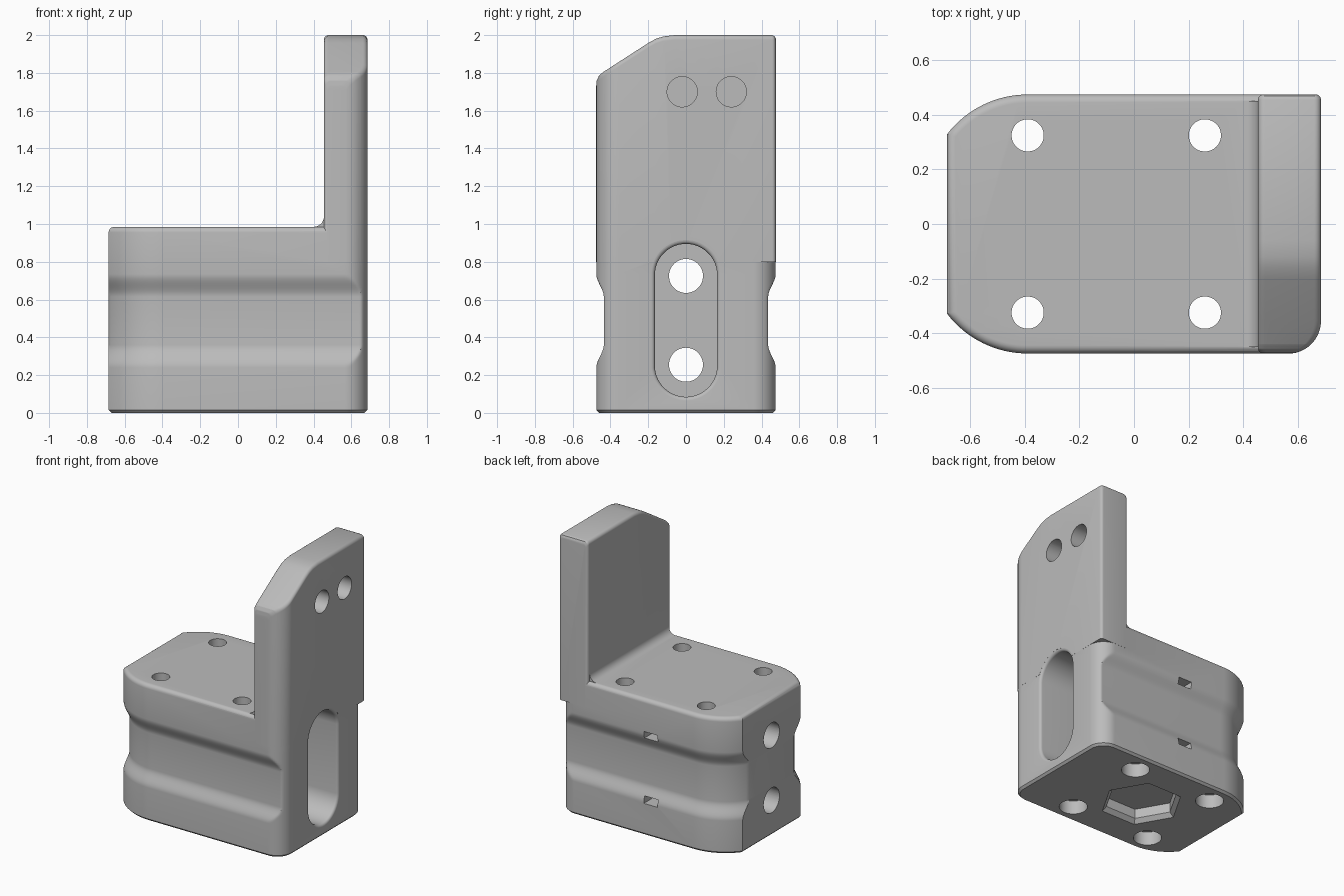
import bpy, bmesh
from math import sin, cos, pi, sqrt, asin, acos
from mathutils import Matrix, Vector

if "Cube" in bpy.data.objects:
    bpy.data.objects.remove(bpy.data.objects["Cube"])

grey = bpy.data.materials.new("plain grey")
grey.diffuse_color = (0.5, 0.5, 0.5, 1)
grey.use_nodes = True
grey.node_tree.nodes["Principled BSDF"].inputs["Base Color"].default_value = grey.diffuse_color

HX, HY, TOP = 0.685, 0.475, 0.985      # half length, half width, block height
R_END, R_COR = 0.3726, 0.12            # plan radii at the left end and right corners


def loft(name, rings):
    """Closed skin through rings that all have the same number of points."""
    bm = bmesh.new()
    vs = [[bm.verts.new(p) for p in ring] for ring in rings]
    n = len(rings[0])
    for a, b in zip(vs, vs[1:]):
        for i in range(n):
            j = (i + 1) % n
            bm.faces.new((a[i], a[j], b[j], b[i]))
    bm.faces.new(vs[0][::-1])
    bm.faces.new(vs[-1])
    bmesh.ops.recalc_face_normals(bm, faces=bm.faces)
    me = bpy.data.meshes.new(name)
    bm.to_mesh(me)
    bm.free()
    me.materials.append(grey)
    ob = bpy.data.objects.new(name, me)
    bpy.context.collection.objects.link(ob)
    return ob


def combine(target, tool, op):
    m = target.modifiers.new(op, 'BOOLEAN')
    m.operation, m.object, m.solver = op, tool, 'EXACT'
    bpy.context.view_layer.objects.active = target
    bpy.ops.object.modifier_apply(modifier=m.name)
    bpy.data.objects.remove(tool)


def lerp(table, t):
    for (a, u), (b, v) in zip(table, table[1:]):
        if t <= b:
            return u + (v - u) * (t - a) / (b - a)
    return table[-1][1]


# ---- block: plan outline lofted upwards, side groove as an inset by height
def outline(z, e, d):
    """e insets the whole outline, d insets only the groove sides."""
    r, half = R_END - d - e, []
    a0 = acos((0.295 - e) / r)
    for i in range(17):
        a = pi + a0 + (pi / 2 - a0) * i / 16
        half.append((-0.39 + r * cos(a), -(HY - R_END) + r * sin(a)))
    for i in range(17):
        a = -pi / 2 + pi / 2 * i / 16
        y = -(HY - R_COR) + (R_COR - e) * sin(a)
        half.append((HX - R_COR + (R_COR - e) * cos(a), max(y, -(HY - e - d))))
    return [(x, y, z) for x, y in half] + [(x, -y, z) for x, y in reversed(half)]


levels = [(0, 0.015, 0), (0.015, 0, 0)]
steps = [i / 10 for i in range(11)]
ease = lambda t: t * t * (3 - 2 * t)
levels += [(0.24 + 0.12 * t, 0, 0.04 * ease(t)) for t in steps]
levels += [(0.615 + 0.12 * t, 0, 0.04 * ease(1 - t)) for t in steps]
levels += [(TOP - 0.03 + 0.03 * sin(t), 0.03 * (1 - cos(t)), 0)
           for t in (pi / 12 * i for i in range(7))]
bracket = loft("bracket", [outline(*lv) for lv in levels])

# ---- upright wall: rounded cross-sections lofted from front to back
height = [(-0.475, 1.73), (-0.472, 1.76), (-0.46, 1.785), (-0.44, 1.803), (-0.2, 1.958),
          (-0.16, 1.98), (-0.12, 1.993), (-0.06, 2.0), (0.455, 2.0), (0.469, 1.994), (0.475, 1.98)]
PROUD, R_EDGE = 0.0006, 0.02


def rounding(y, r, edge):
    """How far an edge of radius r pulls in at y."""
    t = min(max((abs(y) - (edge - r)) / r, 0), 1)
    return r * (1 - sqrt(1 - t * t))


def wall_section(y):
    x0 = 0.455 + rounding(y, R_EDGE, HY)
    x1 = HX + PROUD - rounding(y, R_COR if y < 0 else R_EDGE, HY)
    h, r = lerp(height, y), 0.025
    pts = [(x0, 0.8), (x1, 0.8)]
    for cx, a0 in ((x1 - r, 0), (x0 + r, pi / 2)):
        pts += [(cx + r * cos(a0 + pi / 12 * i), h - r + r * sin(a0 + pi / 12 * i)) for i in range(7)]
    return [(x, y * (1 + PROUD / HY), z) for x, z in pts]


ys = {round(p[0], 4) for p in height}
ys |= {round(-(HY - R_COR) - R_COR * sin(pi / 32 * i), 4) for i in range(17)}
ys |= {round(s * (HY - R_EDGE + R_EDGE * sin(pi / 12 * i)), 4) for i in range(7) for s in (-1, 1)}
combine(bracket, loft("wall", [wall_section(y) for y in sorted(ys)]), 'UNION')

# ---- inside fillet between block and wall
fr = 0.055
curve = [(0.4 + fr * sin(a), TOP + fr - fr * cos(a)) for a in (pi / 16 * i for i in range(9))]
curve += [(0.5, TOP + fr), (0.5, 0.93), (0.4, 0.93)]
combine(bracket, loft("fillet", [[(x, y, z) for x, z in curve] for y in (-0.452, 0.452)]), 'UNION')


# ---- cutters
def bore(origin, axis, rings, stretch=0, n=48, phase=0):
    """Rings of (distance, radius) along an axis; stretch makes a slot upright in z."""
    rows = []
    for dist, r in rings:
        row = []
        for i in range(n):
            a = phase + 2 * pi * i / n
            u, v = r * cos(a), r * sin(a)
            v += stretch * (1 if sin(a) > 0 else -1)
            p = (dist, u, v) if axis == 'x' else (u, v, dist)
            row.append(Vector(origin) + Vector(p))
        rows.append(row)
    combine(bracket, loft("cutter", rows), 'DIFFERENCE')


# counterbored vertical screw holes
for x in (-0.39, 0.26):
    for y in (-0.325, 0.325):
        bore((x, y, 0), 'z', [(-0.05, 0.095), (0.1, 0.095), (0.1, 0.059), (1.1, 0.059)])

# tall slot with a rounded lip in the right face
lip = [(HX - 0.02 + 0.02 * sin(t), 0.165 + 0.02 * (1 - cos(t))) for t in (pi / 10 * i for i in range(6))]
bore((0, 0, 0.49), 'x', [(0.2, 0.165)] + lip + [(0.75, 0.185)], stretch=0.24, phase=pi / 48)

# long horizontal holes, each with a small window in the back groove
for z in (0.255, 0.725):
    bore((0, 0, z), 'x', [(-0.8, 0.09), (0.3, 0.09)])
    box = [(-0.105, z - 0.025), (0.005, z - 0.025), (0.005, z + 0.025), (-0.105, z + 0.025)]
    combine(bracket, loft("cutter", [[(x, y, h) for x, h in box] for y in (0.0, 0.6)]), 'DIFFERENCE')

# blind holes near the top of the wall
for y in (-0.02, 0.24):
    bore((0, y, 1.7), 'x', [(0.53, 0.08), (0.8, 0.08)])

# hexagonal recess underneath
bore((-0.065, 0, 0), 'z', [(-0.03, 0.31), (0.03, 0.25), (0.1, 0.25)], n=6)

# ---- finish
bpy.ops.object.select_all(action='DESELECT')
bracket.select_set(True)
bpy.context.view_layer.objects.active = bracket
bpy.ops.object.shade_smooth_by_angle(angle=pi / 6)
